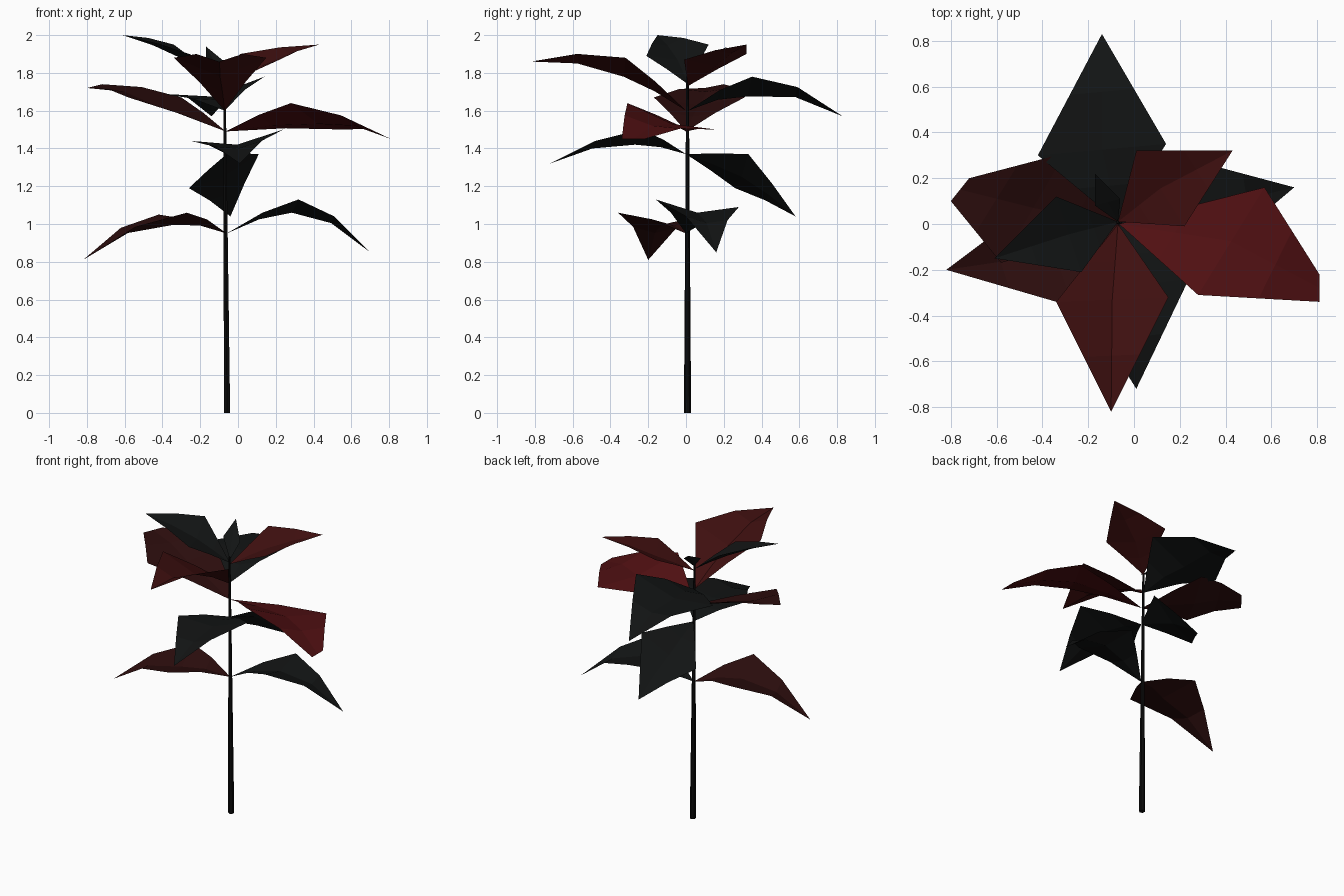
import bpy, bmesh
from mathutils import Vector as V

if "Cube" in bpy.data.objects:
    bpy.data.objects.remove(bpy.data.objects["Cube"])


def material(name, rgb):
    m = bpy.data.materials.new(name)
    m.diffuse_color = (*rgb, 1)
    m.use_nodes = True
    m.node_tree.nodes["Principled BSDF"].inputs["Base Color"].default_value = m.diffuse_color
    return m


BLACK = material("near_black", (0.006, 0.007, 0.007))
STEM = material("stem_black", (0.003, 0.003, 0.003))
DARK = material("dark_red", (0.025, 0.004, 0.004))
RED = material("deep_red", (0.05, 0.005, 0.005))
BRIGHT = material("red", (0.08, 0.005, 0.006))


def finish(name, bm, mat):
    me = bpy.data.meshes.new(name)
    bm.to_mesh(me)
    bm.free()
    ob = bpy.data.objects.new(name, me)
    bpy.context.collection.objects.link(ob)
    me.materials.append(mat)
    return ob


def leaf(name, mat, base, left, right, tip, drop, arch, tip2=None):
    """Folded leaf: two raised edges, sunken midrib, arched outer half."""
    base, left, right, tip = V(base), V(left), V(right), V(tip)
    tip2 = V(tip2) if tip2 else tip
    up = V((0, 0, 1))
    mid = (left + right) / 2 - up * drop
    end = (tip + tip2) / 2

    def rib(corner, t):
        return [base, (base + corner) / 2 + up * arch * 0.4, corner,
                (corner + t) / 2 + up * arch, t]

    bm = bmesh.new()
    rows = [[bm.verts.new(p) for p in r]
            for r in (rib(left, tip), rib(mid, end), rib(right, tip2))]
    for a, b in zip(rows, rows[1:]):
        for i in range(4):
            bm.faces.new((a[i], b[i], b[i + 1], a[i + 1]))
    bmesh.ops.remove_doubles(bm, verts=bm.verts, dist=0.0005)
    bmesh.ops.recalc_face_normals(bm, faces=bm.faces)
    if sum(f.normal.z for f in bm.faces) < 0:
        bmesh.ops.reverse_faces(bm, faces=bm.faces)
    finish(name, bm, mat)


# Stem: tapering six-sided tube with a slight lean
bm = bmesh.new()
bmesh.ops.create_cone(bm, cap_ends=True, segments=6, radius1=0.019, radius2=0.007, depth=1.78)
for v in bm.verts:
    v.co += V((-0.058 - (0.014 if v.co.z > 0 else 0), 0.008, 0.89))
finish("stem", bm, STEM)

# Lowest pair
leaf("low_left_leaf", DARK, (-.06, 0, .95), (-.27, -.36, 1.06), (-.42, .10, 1.05),
     (-.82, -.20, .81), .06, .05)
leaf("low_right_leaf", BLACK, (-.06, 0, .95), (.32, -.16, 1.13), (.25, .28, 1.09),
     (.70, .16, .85), .05, .05)

# Second pair, front and back
leaf("second_front_leaf", BLACK, (-.06, 0, 1.37), (-.25, -.30, 1.44), (.24, -.24, 1.50),
     (.01, -.72, 1.32), .05, .03)
leaf("second_back_leaf", BLACK, (-.06, 0, 1.37), (.11, .33, 1.37), (-.26, .26, 1.19),
     (-.04, .58, 1.04), .03, .01)

# Third pair, blunt ends
leaf("third_right_leaf", BRIGHT, (-.065, 0, 1.49), (.28, -.31, 1.64), (.57, .16, 1.50),
     (.81, -.34, 1.45), .04, .03, (.81, -.22, 1.45))
leaf("third_left_leaf", DARK, (-.065, 0, 1.49), (-.30, .31, 1.67), (-.58, -.17, 1.67),
     (-.72, .20, 1.74), .04, .02, (-.80, .10, 1.72))

# Fourth pair, long front and back leaves
leaf("fourth_front_leaf", RED, (-.07, 0, 1.60), (-.34, -.34, 1.88), (.15, -.32, 1.88),
     (-.10, -.82, 1.86), .10, .03)
leaf("fourth_back_leaf", BLACK, (-.07, .01, 1.60), (.14, .35, 1.78), (-.42, .30, 1.69),
     (-.14, .83, 1.57), .06, .05)

# Top pair and young bud leaf
leaf("top_left_leaf", BLACK, (-.07, .01, 1.74), (-.34, .12, 1.95), (-.23, -.21, 1.89),
     (-.61, -.15, 2.0), .05, .01)
leaf("top_right_leaf", RED, (-.07, .01, 1.73), (.01, .32, 1.90), (.22, -.01, 1.87),
     (.43, .32, 1.95), .05, .01)
leaf("bud_leaf", BLACK, (-.07, .01, 1.76), (-.17, .08, 1.87), (-.06, .11, 1.85),
     (-.17, .22, 1.94), .02, 0)
